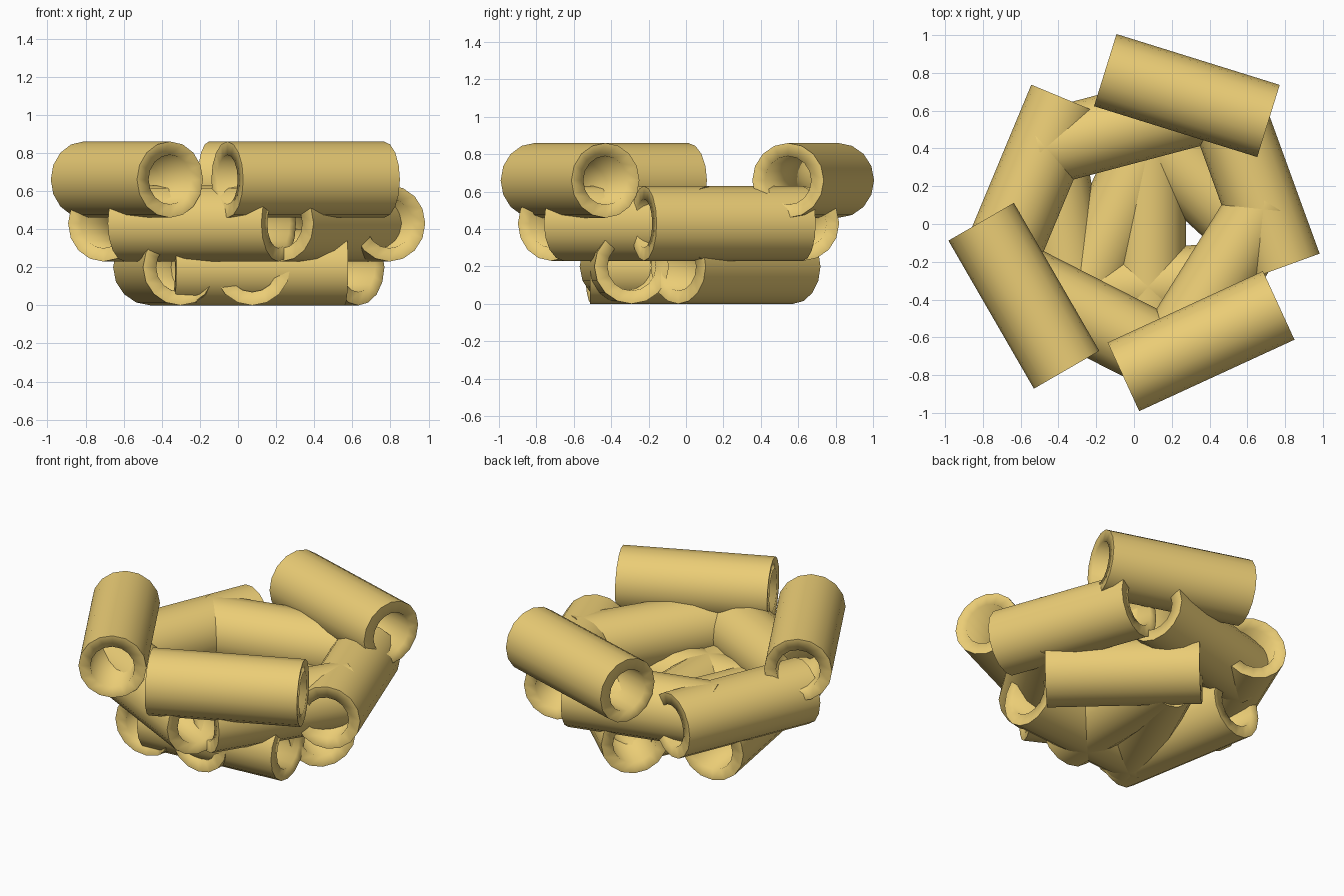
import bpy, bmesh, math

if "Cube" in bpy.data.objects:
    bpy.data.objects.remove(bpy.data.objects["Cube"])

R, HOLE, LENGTH, SIDES = 0.2, 0.13, 0.905, 16


def tube(name, x, y, z, angle):
    """Hollow log lying flat; angle is its heading in the xy plane."""
    bm = bmesh.new()
    h = LENGTH / 2
    rings = []
    for along, r in ((-h, R), (h, R), (h, HOLE), (-h, HOLE)):
        rings.append([bm.verts.new((along, r * math.cos(2 * math.pi * i / SIDES),
                                    r * math.sin(2 * math.pi * i / SIDES)))
                      for i in range(SIDES)])
    for k in range(4):
        a, b = rings[k], rings[(k + 1) % 4]
        for i in range(SIDES):
            j = (i + 1) % SIDES
            bm.faces.new((a[i], a[j], b[j], b[i])).smooth = True
    bmesh.ops.recalc_face_normals(bm, faces=bm.faces)
    # crisp outer rim, soft inner lip
    for ring in rings[:2]:
        for i in range(SIDES):
            bm.edges.get((ring[i], ring[(i + 1) % SIDES])).smooth = False
    mesh = bpy.data.meshes.new(name)
    bm.to_mesh(mesh)
    bm.free()
    mesh.materials.append(mat)
    obj = bpy.data.objects.new(name, mesh)
    obj.location = (x, y, z)
    obj.rotation_euler = (0, 0, math.radians(angle))
    bpy.context.collection.objects.link(obj)


mat = bpy.data.materials.new("golden")
mat.diffuse_color = (0.83, 0.61, 0.18, 1)
mat.use_nodes = True
mat.node_tree.nodes["Principled BSDF"].inputs["Base Color"].default_value = mat.diffuse_color

# layers of a loose nest, each entry is x, y, heading
layers = {
    "bottom_tube": (0.2, [(0.11, -0.33, 5), (0.30, 0.265, -42.7), (-0.12, -0.04, 66),
                          (0.075, -0.06, 90), (-0.38, -0.06, 100)]),
    "middle_tube": (0.43, [(0.64, 0.20, -70), (-0.533, 0.243, 67.4), (-0.19, -0.515, -27),
                           (0.467, -0.27, 58), (-0.065, 0.51, 14.8)]),
    "top_tube": (0.66, [(0.28, 0.68, -17.3), (-0.583, -0.38, -60), (0.355, -0.62, 24.7)]),
}
for name, (z, spots) in layers.items():
    for n, (x, y, angle) in enumerate(spots, 1):
        tube(f"{name}_{n}", x, y, z, angle)
